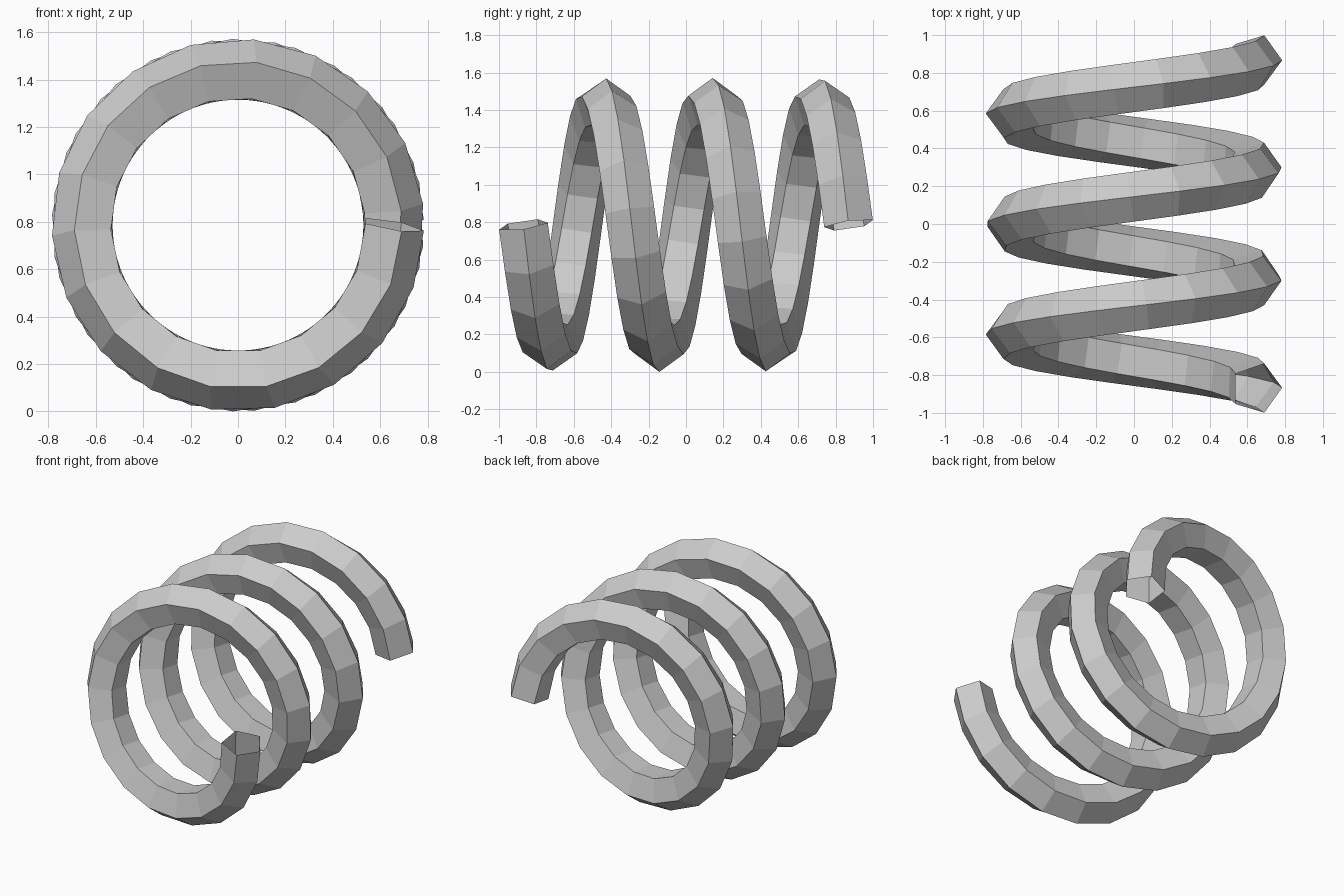
import bpy, bmesh
from math import pi, sin, cos
from mathutils import Vector

if "Cube" in bpy.data.objects:
    bpy.data.objects.remove(bpy.data.objects["Cube"])

TURNS, STEPS = 3, 55          # coil turns and segments along the wire
RADIUS, WIRE = 0.648, 0.138   # coil radius, wire radius
HALF_LEN = 0.87               # path half length along y
SIDES = 5                     # pentagonal wire

# Helical centre line around the y axis
path = []
for i in range(STEPS + 1):
    f = i / STEPS
    a = -2 * pi * TURNS * f
    path.append(Vector((RADIUS * cos(a), HALF_LEN * (2 * f - 1), RADIUS * sin(a))))

# Sweep the pentagon along the path, one corner pointing outward
bm = bmesh.new()
rings = []
for i, p in enumerate(path):
    before = (p - path[i - 1]).normalized() if i > 0 else Vector()
    after = (path[i + 1] - p).normalized() if i < STEPS else Vector()
    tangent = (before + after).normalized()
    out = Vector((p.x, 0, p.z)).normalized()
    out = (out - tangent * out.dot(tangent)).normalized()
    side = tangent.cross(out)
    rings.append([bm.verts.new(p + WIRE * (out * cos(2 * pi * k / SIDES)
                                           + side * sin(2 * pi * k / SIDES)))
                  for k in range(SIDES)])

# Wire walls; the two ends stay open
for a, b in zip(rings, rings[1:]):
    for k in range(SIDES):
        n = (k + 1) % SIDES
        bm.faces.new((a[k], a[n], b[n], b[k]))

# Stand on the ground
low = min(v.co.z for v in bm.verts)
bmesh.ops.translate(bm, verts=bm.verts, vec=(0, 0, -low))

mesh = bpy.data.meshes.new("coil_spring")
bm.to_mesh(mesh)
bm.free()
bpy.context.collection.objects.link(bpy.data.objects.new("coil_spring", mesh))
